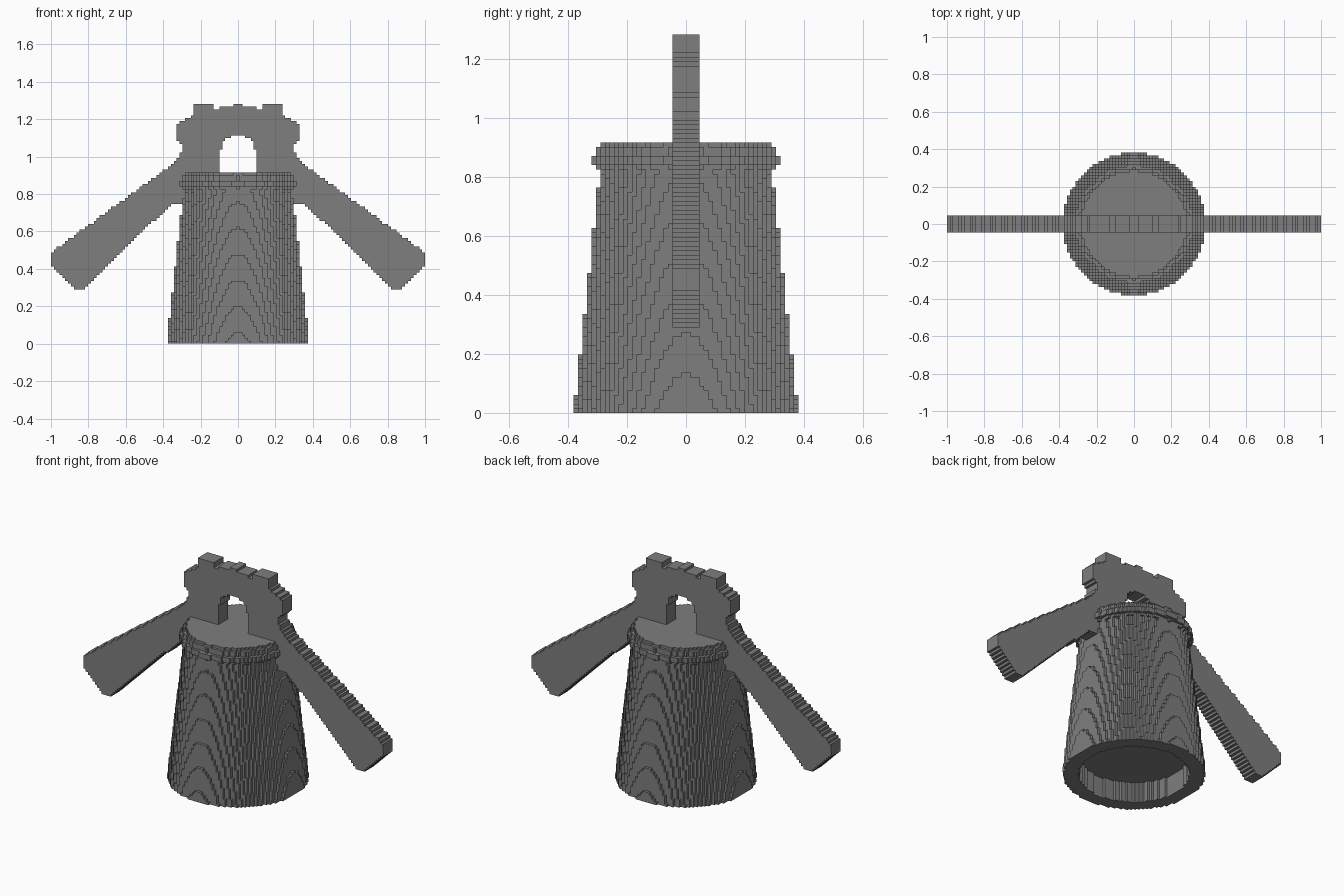
import bpy, bmesh, math
from mathutils import Vector

cube = bpy.data.objects.get("Cube")
if cube:
    bpy.data.objects.remove(cube, do_unlink=True)

V = 2 / 131          # edge length of one block
LAYERS = 84

grey = bpy.data.materials.new("stone_grey")
grey.use_nodes = True
colour = (0.21, 0.21, 0.21, 1)
grey.diffuse_color = colour
grey.node_tree.nodes["Principled BSDF"].inputs["Base Color"].default_value = colour

AXES = [Vector(a) for a in ((1, 0, 0), (0, 1, 0), (0, 0, 1))]


def block_object(name, cells):
    """Skin a set of grid cells with their exposed square faces only."""
    bm = bmesh.new()
    corners = {}

    def corner(p):
        key = tuple(round(c) for c in p)
        if key not in corners:
            x, y, z = key
            corners[key] = bm.verts.new(((x - 0.5) * V, y * V, z * V))
        return corners[key]

    for cell in cells:
        base = Vector(cell)
        for k in range(3):
            n, u, w = AXES[k], AXES[(k + 1) % 3], AXES[(k + 2) % 3]
            for side in (0, 1):
                step = n if side else -n
                if tuple(int(c) for c in base + step) in cells:
                    continue
                o = base + n * side
                ring = [o, o + u, o + u + w, o + w]
                if not side:
                    ring.reverse()
                bm.faces.new([corner(p) for p in ring])
    mesh = bpy.data.meshes.new(name)
    bm.to_mesh(mesh)
    bm.free()
    mesh.materials.append(grey)
    obj = bpy.data.objects.new(name, mesh)
    bpy.context.collection.objects.link(obj)
    return obj


# Tapered drum with a stepped rim and a shallow hollow underneath
def drum_radius(z):
    if z < 0.82:
        return 0.381 - 0.11 * z
    if z < 0.835 or 0.87 < z < 0.9:
        return 0.298
    return 0.315 if z < 0.9 else 0.284


drum = set()
for k in range(60):
    z = (k + 0.5) * V
    outer = drum_radius(z)
    inner = 0.30 if z < 0.125 else 0
    for i in range(-27, 28):
        for j in range(-27, 27):
            r = math.hypot(i * V, (j + 0.5) * V)
            if inner <= r < outer:
                drum.add((i, j, k))
block_object("drum", drum)


# Upright plate: arch with a scalloped crown and two sloping arms
HALF_OUTLINE = [(0, 1.29), (0.025, 1.29), (0.025, 1.267), (0.105, 1.267),
                (0.105, 1.252), (0.13, 1.252), (0.14, 1.29), (0.23, 1.29),
                (0.245, 1.21), (0.28, 1.20), (0.327, 1.18), (0.327, 1.09),
                (0.30, 1.07), (0.30, 1.04), (0.325, 0.99), (0.37, 0.945),
                (1.01, 0.48), (1.01, 0.43), (0.87, 0.29), (0.825, 0.29),
                (0.36, 0.745), (0, 0.745)]
HALF_OPENING = [(0, 1.11), (0.04, 1.11), (0.075, 1.08), (0.09, 1.04),
                (0.10, 0.99), (0.104, 0.91), (0, 0.91)]


def inside(x, z, outline):
    hit = False
    for (x1, z1), (x2, z2) in zip(outline, outline[1:] + outline[:1]):
        if (z1 > z) != (z2 > z) and x < x1 + (z - z1) * (x2 - x1) / (z2 - z1):
            hit = not hit
    return hit


plate = set()
for i in range(-65, 66):
    for k in range(LAYERS):
        x, z = abs(i) * V, (k + 0.5) * V
        if inside(x, z, HALF_OUTLINE) and not inside(x, z, HALF_OPENING):
            plate.update((i, j, k) for j in range(-3, 3))
block_object("arch_and_arms", plate)
